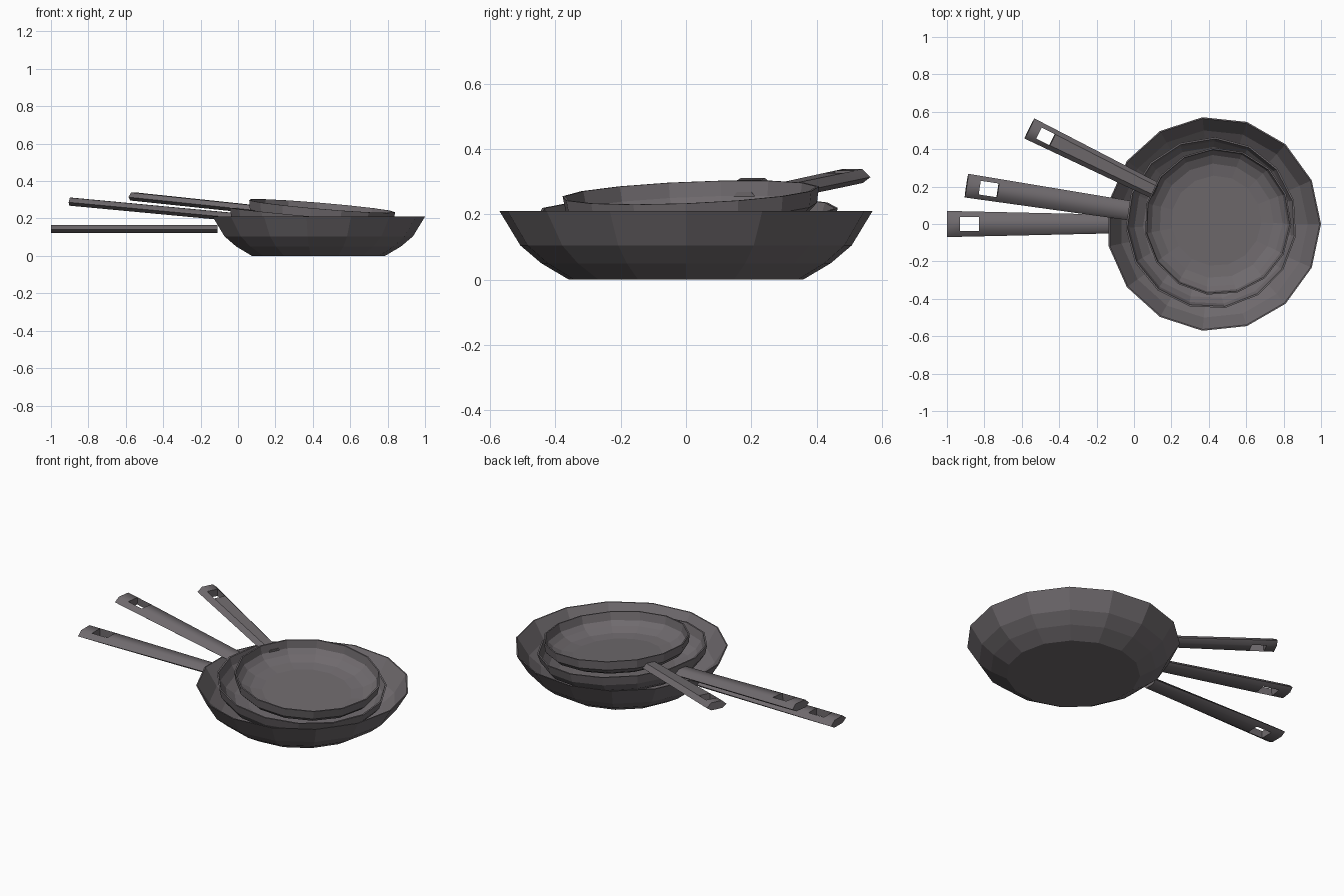
import bpy, bmesh, math

if "Cube" in bpy.data.objects:
    bpy.data.objects.remove(bpy.data.objects["Cube"])

SIDES = 15
mat = bpy.data.materials.new("dark_metal")
mat.diffuse_color = (0.16, 0.145, 0.155, 1)
mat.use_nodes = True
mat.node_tree.nodes["Principled BSDF"].inputs["Base Color"].default_value = mat.diffuse_color


def finish(bm, name, loc, rot, smooth):
    bmesh.ops.recalc_face_normals(bm, faces=bm.faces)
    me = bpy.data.meshes.new(name)
    bm.to_mesh(me)
    bm.free()
    me.materials.append(mat)
    ob = bpy.data.objects.new(name, me)
    ob.location, ob.rotation_euler = loc, rot
    bpy.context.collection.objects.link(ob)
    if smooth:
        bpy.ops.object.select_all(action='DESELECT')
        ob.select_set(True)
        bpy.context.view_layer.objects.active = ob
        bpy.ops.object.shade_smooth_by_angle(angle=math.radians(smooth))


def bowl(name, profile, t, loc, rot):
    # outer wall upward, then inner wall back down, closed by two floors
    inner = [(r - t, z + (t if i == 0 else t * 0.5)) for i, (r, z) in enumerate(profile)]
    inner[-1] = (profile[-1][0] - t, profile[-1][1])
    bm = bmesh.new()
    rings = []
    for r, z in profile + inner[::-1]:
        rings.append([bm.verts.new((r * math.cos(a), r * math.sin(a), z))
                      for a in (2 * math.pi * k / SIDES for k in range(SIDES))])
    for a, b in zip(rings, rings[1:]):
        for k in range(SIDES):
            n = (k + 1) % SIDES
            bm.faces.new((a[k], a[n], b[n], b[k]))
    bm.faces.new(rings[0])
    bm.faces.new(rings[-1])
    finish(bm, name, loc, rot, 0)


def handle(name, start, end, w0, w1, z, hole, tip, loc, rot):
    # six-sided tapered bar with a rectangular hanging hole near its tip
    bm = bmesh.new()
    h, length = hole[1] / 2, hole[0]
    stations = []
    for d in (start, end - tip - length, end - tip, end):
        w = w0 + (w1 - w0) * (d - start) / (end - start)
        ridge = h if d > start else h * 0.75
        sec = [(w, -0.004), (ridge, 0.021), (-ridge, 0.021),
               (-w, -0.004), (-ridge, -0.022), (ridge, -0.022)]
        stations.append([bm.verts.new((-d, y, z + dz)) for y, dz in sec])
    for i, (a, b) in enumerate(zip(stations, stations[1:])):
        for k in range(6):
            n = (k + 1) % 6
            if i == 1 and k in (1, 4):
                continue
            bm.faces.new((a[k], a[n], b[n], b[k]))
    # hole walls
    a, b = stations[1], stations[2]
    for q in ((a[1], a[2], a[4], a[5]), (b[1], b[2], b[4], b[5]),
              (a[1], b[1], b[5], a[5]), (a[2], b[2], b[4], a[4])):
        bm.faces.new(q)
    bm.faces.new(stations[0])
    bm.faces.new(stations[-1])
    finish(bm, name, loc, rot, 46)


# size, profile (radius, height from rim), wall, rim centre, tilt, yaw, handle
pans = [
    ("large", [(0.36, -0.21), (0.445, -0.16), (0.51, -0.105), (0.574, 0)], 0.007,
     (0.426, 0, 0.21), 0, 0, (0.535, 1.426, 0.05, 0.07, -0.065, (0.10, 0.076), 0.07)),
    ("medium", [(0.29, -0.14), (0.365, -0.12), (0.415, -0.09), (0.446, -0.05), (0.46, 0)], 0.009,
     (0.413, 0.005, 0.215), 5.3, 8.7, (0.435, 1.325, 0.052, 0.064, -0.047, (0.10, 0.074), 0.07)),
    ("small", [(0.25, -0.11), (0.315, -0.097), (0.362, -0.075), (0.387, -0.05), (0.395, 0)], 0.008,
     (0.448, 0.013, 0.267), 5.4, 26.3, (0.37, 1.123, 0.046, 0.06, -0.055, (0.082, 0.066), 0.055)),
]
for size, profile, wall, loc, tilt, yaw, hd in pans:
    rot = (0, math.radians(tilt), -math.radians(yaw))
    bowl(size + "_pan", profile, wall, loc, rot)
    handle(size + "_handle", *hd, loc, rot)
